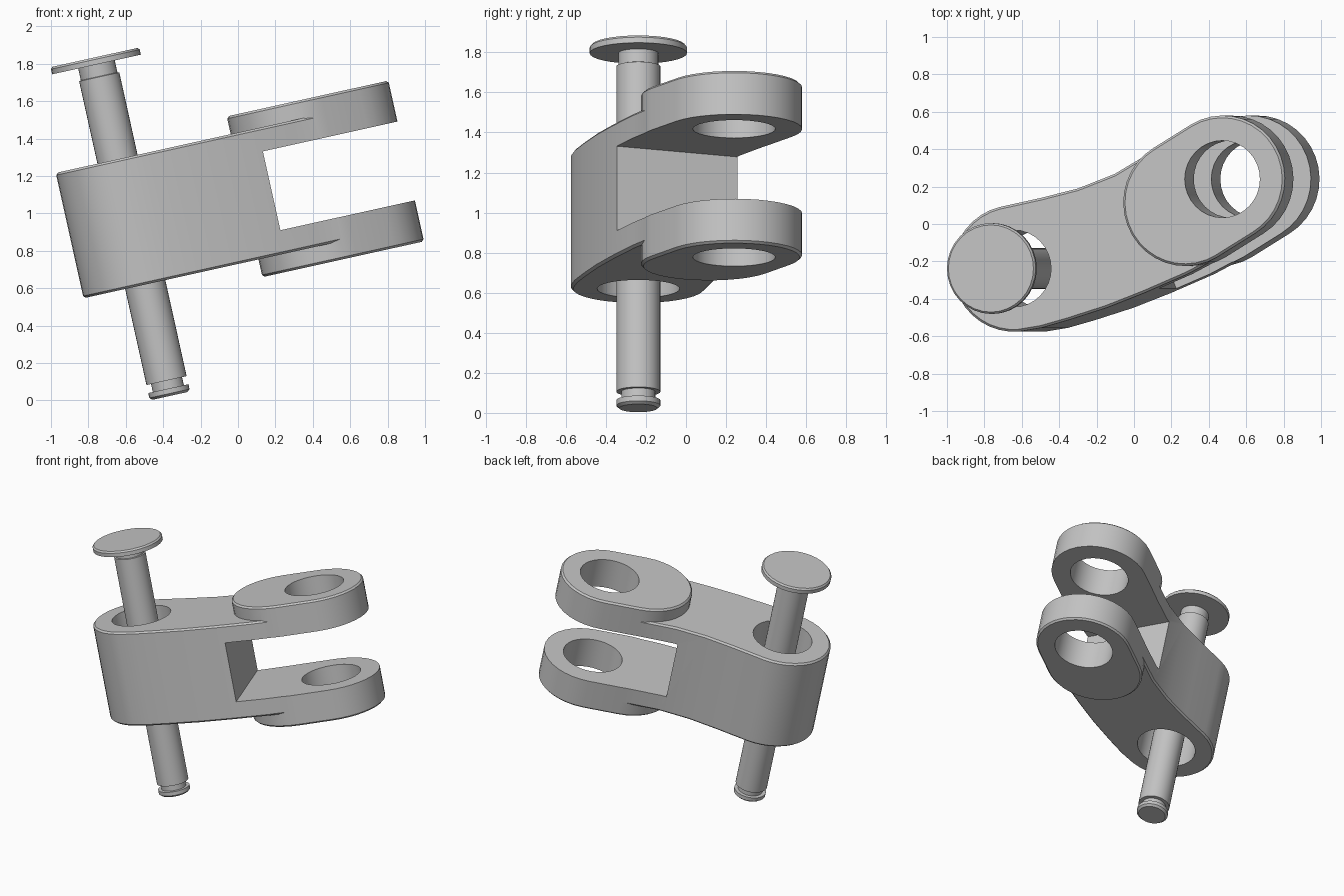
import bpy, bmesh
from math import radians, sin, cos, atan2
from mathutils import Matrix

if "Cube" in bpy.data.objects:
    bpy.data.objects.remove(bpy.data.objects["Cube"], do_unlink=True)

TILT = radians(-12.5)          # whole assembly leans about y
MID = 1.055                    # centre height along the pin axis
PIN, EYE, PAD = (-0.35, -0.238), (0.815, 0.24), (0.61, 0.115)
R_END, R_HOLE = 0.338, 0.206

grey = bpy.data.materials.new("plain_grey")
grey.use_nodes = True
grey.diffuse_color = (0.55, 0.55, 0.55, 1)
grey.node_tree.nodes["Principled BSDF"].inputs["Base Color"].default_value = (0.55, 0.55, 0.55, 1)


def make_object(name, bm):
    bmesh.ops.recalc_face_normals(bm, faces=bm.faces)
    mesh = bpy.data.meshes.new(name)
    bm.to_mesh(mesh)
    bm.free()
    mesh.materials.append(grey)
    obj = bpy.data.objects.new(name, mesh)
    bpy.context.collection.objects.link(obj)
    return obj


def arc(centre, radius, start, end, steps):
    angles = [radians(start + (end - start) * i / steps) for i in range(steps + 1)]
    return [(centre[0] + radius * cos(a), centre[1] + radius * sin(a)) for a in angles]


def prism(name, outline, half, chamfer=0.0):
    """Extrude an outline evenly about MID, chamfering both rims."""
    bm = bmesh.new()
    face = bm.faces.new([bm.verts.new((x, y, MID - half)) for x, y in outline])
    top = bmesh.ops.extrude_face_region(bm, geom=[face])["geom"]
    bmesh.ops.translate(bm, vec=(0, 0, 2 * half),
                        verts=[v for v in top if isinstance(v, bmesh.types.BMVert)])
    if chamfer:
        rims = [e for e in bm.edges if abs(e.verts[0].co.z - e.verts[1].co.z) < 1e-5]
        bmesh.ops.bevel(bm, geom=rims, offset=chamfer, segments=1, affect='EDGES')
    return make_object(name, bm)


def lathe(name, profile, centre, steps=32):
    """Turn (radius, height) pairs into a closed round solid."""
    bm = bmesh.new()
    rings = [[bm.verts.new((x, y, h)) for x, y in arc(centre, r, 0, 360, steps)[:-1]]
             for r, h in profile]
    for low, high in zip(rings, rings[1:]):
        for i in range(steps):
            j = (i + 1) % steps
            bm.faces.new((low[i], low[j], high[j], high[i]))
    bm.faces.new(rings[0])
    bm.faces.new(rings[-1])
    return make_object(name, bm)


def activate(obj):
    bpy.ops.object.select_all(action='DESELECT')
    obj.select_set(True)
    bpy.context.view_layer.objects.active = obj


def combine(obj, other, operation):
    activate(obj)
    mod = obj.modifiers.new(operation.lower(), 'BOOLEAN')
    mod.operation, mod.object, mod.solver = operation, other, 'EXACT'
    bpy.ops.object.modifier_apply(modifier=mod.name)
    bpy.data.objects.remove(other, do_unlink=True)


# Link body: round pin end sweeping into the fork eye
lower_edge = [(-0.2, -0.555), (-0.05, -0.513), (0.157, -0.448), (0.36, -0.37),
              (0.6, -0.268), (0.785, -0.172)]
upper_edge = [(0.36, 0.36), (0.2, 0.267), (0.0, 0.19), (-0.2, 0.14)]
body_outline = (arc(PIN, R_END, 103, 275, 18) + lower_edge
                + arc(EYE, R_END, -59, 121, 18) + upper_edge)
body = prism("link_body", body_outline, 0.343, 0.012)

# Raised fork pads, one on each outer face
tilt = 31
pads = prism("fork_pads", arc(PAD, R_END + 0.002, tilt + 90, tilt + 270, 18)
             + arc(EYE, R_END + 0.002, tilt - 90, tilt + 90, 18), 0.44, 0.012)
combine(body, pads, 'UNION')

# Slot between the fork arms, square to the line joining the holes
bm = bmesh.new()
bmesh.ops.create_cube(bm, size=2)
axis = atan2(EYE[1] - PIN[1], EYE[0] - PIN[0])
bm.transform(Matrix.Translation((0.424, -0.36, MID)) @ Matrix.Rotation(axis, 4, 'Z')
             @ Matrix.Translation((1, 0, 0)) @ Matrix.Diagonal((1, 1.5, 0.216, 1)))
combine(body, make_object("slot_cutter", bm), 'DIFFERENCE')

# Bores for the pin and the fork eyes
for centre in (PIN, EYE):
    bore = prism("bore_cutter", arc(centre, R_HOLE, 0, 360, 32)[:-1], 0.8)
    combine(body, bore, 'DIFFERENCE')

# Headed pin with a neck, a retaining groove and a chamfered tip
pin = lathe("pin", [(0.095, 0.102), (0.11, 0.115), (0.11, 0.142), (0.085, 0.142),
                    (0.085, 0.186), (0.11, 0.186), (0.11, 1.849), (0.1, 1.852),
                    (0.1, 1.917), (0.243, 1.917), (0.243, 1.945), (0.233, 1.956)], PIN)

for part in (body, pin):
    part.rotation_euler = (0, TILT, 0)
    activate(part)
    bpy.ops.object.shade_smooth_by_angle(angle=radians(30))
